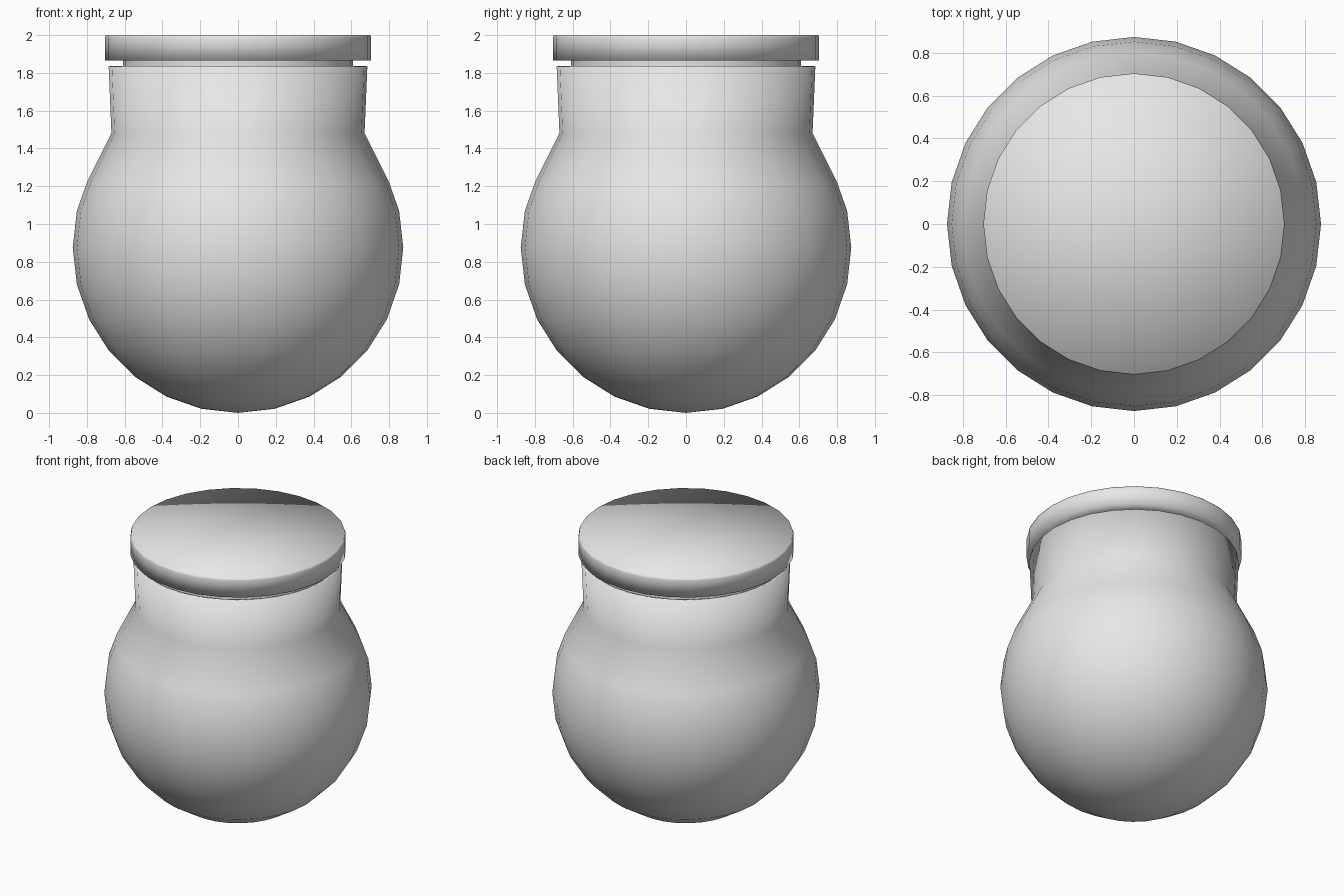
import bpy, bmesh
from math import pi, sin, cos, radians
from mathutils import Vector

cube = bpy.data.objects.get("Cube")
if cube:
    bpy.data.objects.remove(cube, do_unlink=True)

SIDES = 28

grey = bpy.data.materials.new("pale_grey")
grey.use_nodes = True
grey.diffuse_color = (0.8, 0.8, 0.8, 1)
grey.node_tree.nodes["Principled BSDF"].inputs["Base Color"].default_value = grey.diffuse_color


def lathe(name, profile):
    """Spin a (radius, height) profile around z."""
    bm = bmesh.new()
    verts = [bm.verts.new((0, r, z)) for r, z in profile]
    edges = [bm.edges.new(pair) for pair in zip(verts, verts[1:])]
    bmesh.ops.spin(bm, geom=verts + edges, cent=(0, 0, 0), axis=(0, 0, 1),
                   angle=2 * pi, steps=SIDES)
    bmesh.ops.remove_doubles(bm, verts=bm.verts, dist=0.0005)
    bmesh.ops.recalc_face_normals(bm, faces=bm.faces)
    # make sure the shell faces outward
    low = min(bm.faces, key=lambda f: f.calc_center_median().z)
    if low.normal.z > 0:
        bmesh.ops.reverse_faces(bm, faces=bm.faces)
    for f in bm.faces:
        f.smooth = True
    mesh = bpy.data.meshes.new(name)
    bm.to_mesh(mesh)
    bm.free()
    mesh.materials.append(grey)
    obj = bpy.data.objects.new(name, mesh)
    bpy.context.collection.objects.link(obj)
    return obj


# Jar: round belly, narrowing into a slightly flared open neck
R = 0.875
belly = [(R * sin(radians(a)), R - R * cos(radians(a))) for a in
         [i * 180 / 14 for i in range(9)]]
jar = lathe("jar_body", belly + [(0.8, 1.22), (0.67, 1.48), (0.685, 1.835)])
wall = jar.modifiers.new("wall", "SOLIDIFY")
wall.thickness = 0.015
wall.offset = -1

# Lid: softly shaded disc
lathe("lid", [(0, 1.865), (0.61, 1.865), (0.705, 1.865), (0.705, 1.985),
              (0.7, 2.0), (0, 2.0)])

# Plug under the lid that sits inside the neck
plug = lathe("lid_plug", [(0, 1.7), (0.61, 1.7), (0.61, 1.87), (0, 1.87)])

# Keep the rim and plug corners crisp
for obj in (jar, plug):
    bpy.ops.object.select_all(action="DESELECT")
    obj.select_set(True)
    bpy.context.view_layer.objects.active = obj
    bpy.ops.object.shade_smooth_by_angle(angle=radians(50))
